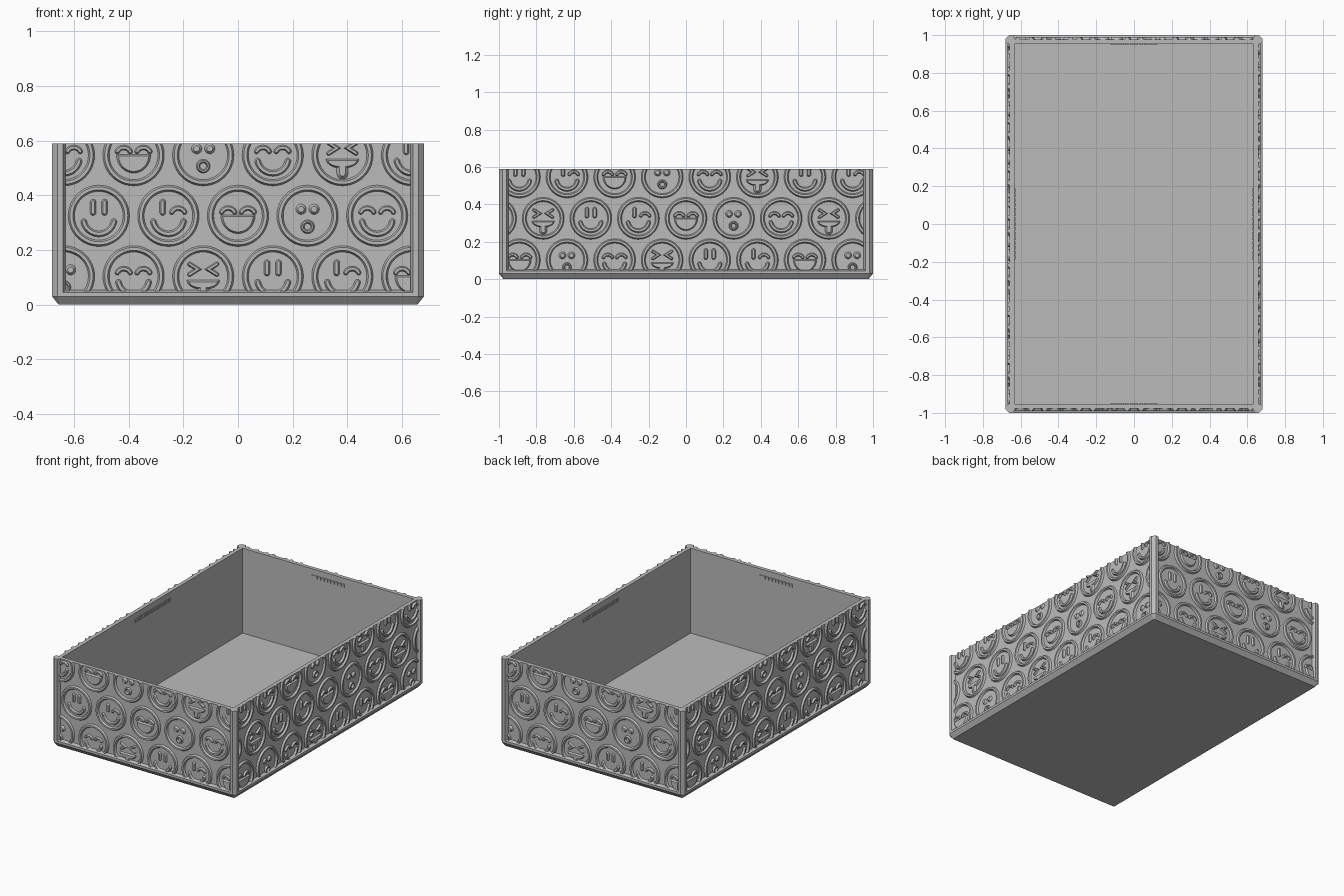
import bpy, bmesh
from math import sin, cos, pi, radians
from mathutils import Matrix, Vector

if "Cube" in bpy.data.objects:
    bpy.data.objects.remove(bpy.data.objects["Cube"])

HX, HY, TOP = 0.68, 1.0, 0.59       # half width, half length, height
RECESS, WALL = 0.022, 0.047         # panel depth and total wall depth
RELIEF = 0.012
PITCH, ROW = 0.2545, 0.2215         # spacing of the badges

grey = bpy.data.materials.new("plain_grey")
grey.use_nodes = True
grey.diffuse_color = (0.5, 0.5, 0.5, 1)
grey.node_tree.nodes["Principled BSDF"].inputs["Base Color"].default_value = grey.diffuse_color


def finish(bm, name):
    bmesh.ops.recalc_face_normals(bm, faces=bm.faces)
    mesh = bpy.data.meshes.new(name)
    bm.to_mesh(mesh)
    bm.free()
    mesh.materials.append(grey)
    obj = bpy.data.objects.new(name, mesh)
    bpy.context.collection.objects.link(obj)
    return obj


def bridge(bm, a, b):
    n = len(a)
    for i in range(n):
        j = (i + 1) % n
        bm.faces.new((a[i], a[j], b[j], b[i]))


def loft(bm, loops, closed=False):
    rings = [[bm.verts.new(p) for p in loop] for loop in loops]
    for a, b in zip(rings, rings[1:]):
        bridge(bm, a, b)
    if closed:
        bridge(bm, rings[-1], rings[0])
    else:
        bm.faces.new(rings[0])
        bm.faces.new(rings[-1])


# Tray shell: rectangles with cut corners, lofted up outside and down inside
def rect(inset, cut, z):
    x, y = HX - inset, HY - inset
    pts = [(x, y - cut), (x - cut, y), (cut - x, y), (-x, y - cut),
           (-x, cut - y), (cut - x, -y), (x - cut, -y), (x, cut - y)]
    return [(px, py, z) for px, py in pts]


bm = bmesh.new()
loft(bm, [rect(0.024, 0.006, 0), rect(0, 0.02, 0.03), rect(0, 0.02, 0.045),
          rect(RECESS, 0, 0.053), rect(RECESS, 0, TOP),
          rect(WALL, 0, TOP), rect(WALL, 0, 0.022)])
bmesh.ops.remove_doubles(bm, verts=bm.verts, dist=0.0001)
finish(bm, "tray_shell")

# Corner posts with a cut outer edge and sloped inner edges
POST = [(0, .02), (.02, 0), (.04, 0), (.05, RECESS), (.04, .04), (RECESS, .05), (0, .04)]
for sx, side in ((1, "left"), (-1, "right")):
    for sy, end in ((-1, "front"), (1, "back")):
        bm = bmesh.new()
        loft(bm, [[(sx * (HX - u), sy * (HY - v), z) for u, v in POST] for z in (0.032, TOP)])
        finish(bm, f"{end}_{side}_post")


# Raised badge pieces, drawn in the wall plane (u, v) with height w
def arc(cx, cy, rx, ry, a0, a1, n):
    return [(cx + rx * cos(radians(a0 + (a1 - a0) * i / n)),
             cy + ry * sin(radians(a0 + (a1 - a0) * i / n))) for i in range(n + 1)]


def outline(path, w):
    """Outline of a round-ended stroke along an open path."""
    pts = [Vector(p) for p in path]
    dirs = [(b - a).normalized() for a, b in zip(pts, pts[1:])]
    left, right = [], []
    for i, p in enumerate(pts):
        d0, d1 = dirs[max(i - 1, 0)], dirs[min(i, len(dirs) - 1)]
        m = (d0 + d1).normalized()
        off = Vector((-m.y, m.x)) * w / max(m.dot(d0), 0.4)
        left.append(p + off)
        right.append(p - off)

    def cap(p, d):
        n = Vector((-d.y, d.x))
        return [p + (n * cos(k * pi / 6) + d * sin(k * pi / 6)) * w for k in range(1, 6)]
    return left + cap(pts[-1], dirs[-1]) + right[::-1] + cap(pts[0], -dirs[0])


def plate(bm, o, base, top):
    loft(bm, [[(o[0] + p[0], o[1] + p[1], w) for p in loop]
              for loop, w in ((base, -0.002), (base, 0), (top, RELIEF))])


def stroke(bm, o, path, w=0.011):
    plate(bm, o, outline(path, w), outline(path, w * 0.5))


def ring(bm, o, outer, inner, slope, n=48):
    loops = []
    for r, w in ((outer, -0.002), (outer - slope, RELIEF), (inner + slope, RELIEF), (inner, -0.002)):
        loops.append([(o[0] + x, o[1] + y, w) for x, y in arc(0, 0, r, r, 0, 360, n)[:-1]])
    loft(bm, loops, closed=True)


def bowl(bm, o, half, top, depth):
    s = 0.006
    plate(bm, o, arc(0, top, half, depth, 180, 360, 20),
          arc(0, top - s, half - 1.4 * s, depth - 2 * s, 180, 360, 20))


def bar_eye(bm, o, s):
    stroke(bm, o, [(s * .021, .012), (s * .021, .05)])


def arch_eye(bm, o, s):
    stroke(bm, o, arc(s * .036, .006, .025, .022, 160, 20, 8), 0.009)


def dot_eye(bm, o, s):
    plate(bm, o, arc(s * .024, .024, .019, .019, 0, 342, 19), arc(s * .024, .024, .011, .011, 0, 342, 19))


def squeezed_eye(bm, o, s):
    stroke(bm, o, [(s * .05, .045), (s * .02, .026), (s * .05, .007)], 0.008)


def smile(bm, o):
    stroke(bm, o, arc(0, -.0096, .0564, .0564, 192, 348, 20))


def laugh(bm, o):
    bowl(bm, o, .063, .003, .068)


def gasp(bm, o):
    ring(bm, o=(o[0], o[1] - .04), outer=.026, inner=.011, slope=.005, n=24)


def tongue(bm, o):
    bowl(bm, o, .06, -.014, .034)
    stroke(bm, o, [(0, -.04), (0, -.066)], 0.021)


# left eye, right eye, mouth
FACES = [(bar_eye, bar_eye, smile), (bar_eye, arch_eye, smile), (arch_eye, arch_eye, laugh),
         (dot_eye, dot_eye, gasp), (arch_eye, arch_eye, smile), (squeezed_eye, squeezed_eye, tongue)]


def badge(bm, o, kind):
    ring(bm, o, .113, .088, .007)
    eye_a, eye_b, mouth = FACES[kind % 6]
    eye_a(bm, o, -1)
    eye_b(bm, o, 1)
    mouth(bm, o)


def relief(name, half, dist, turn):
    bm = bmesh.new()
    lim = half - 0.05
    for row, (shift, first) in enumerate(((0.5, 6), (0, 2), (0.5, 4))):
        for k in range(-5, 6):
            u = (k + shift) * PITCH
            if abs(u) < lim + 0.11:
                badge(bm, (u, 0.325 + (row - 1) * ROW), k + first)
    bmesh.ops.triangulate(bm, faces=[f for f in bm.faces if len(f.verts) > 4])
    # trim the pattern to the framed panel
    for co, no in (((lim, 0, 0), (1, 0, 0)), ((-lim, 0, 0), (-1, 0, 0)),
                   ((0, .05, 0), (0, -1, 0)), ((0, TOP, 0), (0, 1, 0))):
        cut = bmesh.ops.bisect_plane(bm, geom=bm.verts[:] + bm.edges[:] + bm.faces[:],
                                     plane_co=co, plane_no=no, clear_outer=True)
        edges = [e for e in cut["geom_cut"] if isinstance(e, bmesh.types.BMEdge)]
        bmesh.ops.holes_fill(bm, edges=edges, sides=0)
    stand = Matrix.Translation((0, RECESS - dist, 0)) @ Matrix.Rotation(pi / 2, 4, 'X')
    bm.transform(Matrix.Rotation(turn, 4, 'Z') @ stand)
    finish(bm, name)


# Small toothed grip strip on the inside of each wall
def grip(name, half, dist, turn):
    bm = bmesh.new()
    count = round(half * 2 / 0.025)
    for i in range(count):
        u = -half + (i + 0.5) * 2 * half / count
        m = Matrix.Translation((u, WALL - dist, 0.54)) @ Matrix.Diagonal((0.019, 0.01, 0.02, 1))
        bmesh.ops.create_cube(bm, size=1, matrix=m)
    bm.transform(Matrix.Rotation(turn, 4, 'Z'))
    finish(bm, name)


for i, side in enumerate(("front", "left", "back", "right")):
    half, dist = (HX, HY) if i % 2 == 0 else (HY, HX)
    relief(f"{side}_badges", half, dist, i * pi / 2)
    grip(f"{side}_grip", 0.125 if i % 2 == 0 else 0.19, dist, i * pi / 2)
